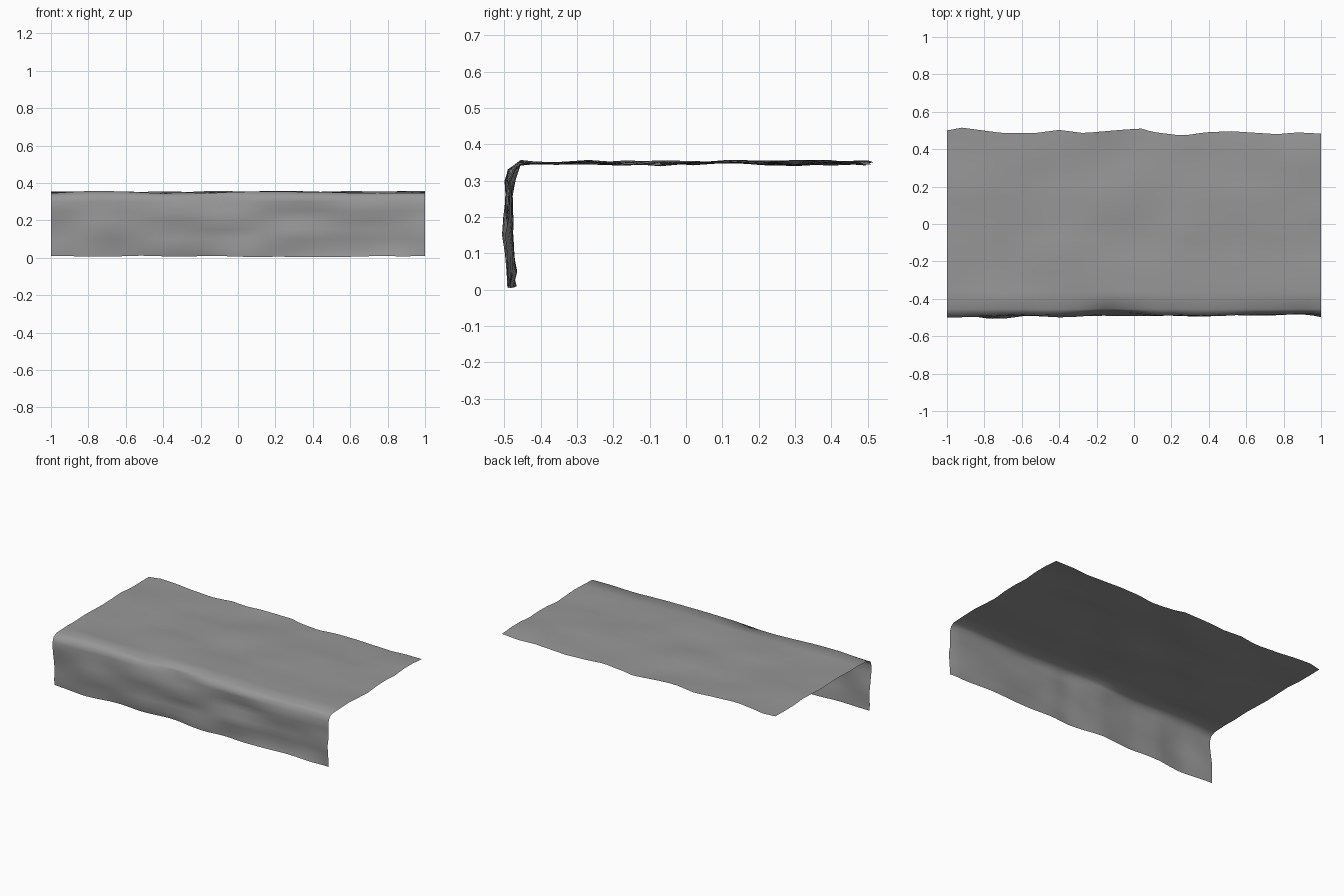
import bpy, bmesh, math
from mathutils import Vector, noise

if "Cube" in bpy.data.objects:
    bpy.data.objects.remove(bpy.data.objects["Cube"])

# wavy edge outlines read along x
BACK = [(-1, .5), (-.92, .515), (-.7, .486), (-.53, .486), (-.4, .503), (-.27, .486), (-.05, .505),
        (.04, .51), (.1, .492), (.26, .472), (.38, .49), (.52, .496), (.77, .48), (.87, .49), (1, .483)]
FRONT = [(-1, -.488), (-.78, -.5), (-.6, -.486), (-.4, -.49), (-.15, -.477), (.1, -.49),
         (.22, -.48), (.5, -.486), (.8, -.485), (.95, -.486), (1, -.494)]


def lerp(table, x):
    for (x0, v0), (x1, v1) in zip(table, table[1:]):
        if x <= x1 + 1e-6:
            return v0 + (v1 - v0) * (x - x0) / (x1 - x0)
    return table[-1][1]


def ripple(x, t, amp):
    return amp * noise.noise(Vector((x * 3, t * 7, 2.3)))


# front drop rows (z), rounded bend, then the flat top rows (fraction to the back edge)
DROP = [.008, .05, .1, .15, .2, .25, .3, .33]
TOP = [i / 10 for i in range(11)]
COLS = 50

bm = bmesh.new()
grid = []
for i in range(COLS + 1):
    x = -1 + 2 * i / COLS
    col = []
    for z in DROP:
        y = lerp(FRONT, x) + ripple(x, z * 1.5, .024)
        if z == .33:
            y += .008
        if z == DROP[0]:
            z += ripple(x * 1.5, 4, .008)
        col.append(bm.verts.new((x, y, z)))
    for t in TOP:
        y = -.455 + t * (lerp(BACK, x) + .455)
        col.append(bm.verts.new((x, y, .35 + ripple(x, t + 3, .016))))
    grid.append(col)
for a, b in zip(grid, grid[1:]):
    for j in range(len(a) - 1):
        bm.faces.new((a[j], b[j], b[j + 1], a[j + 1]))

# draped sheet: one open smooth surface
mesh = bpy.data.meshes.new("draped_sheet")
bm.to_mesh(mesh)
bm.free()
mesh.shade_smooth()
sheet = bpy.data.objects.new("draped_sheet", mesh)
bpy.context.collection.objects.link(sheet)

# dark grey cloth
cloth = bpy.data.materials.new("dark_grey_cloth")
cloth.diffuse_color = (.31, .31, .31, 1)
cloth.use_nodes = True
cloth.node_tree.nodes["Principled BSDF"].inputs["Base Color"].default_value = cloth.diffuse_color
mesh.materials.append(cloth)
